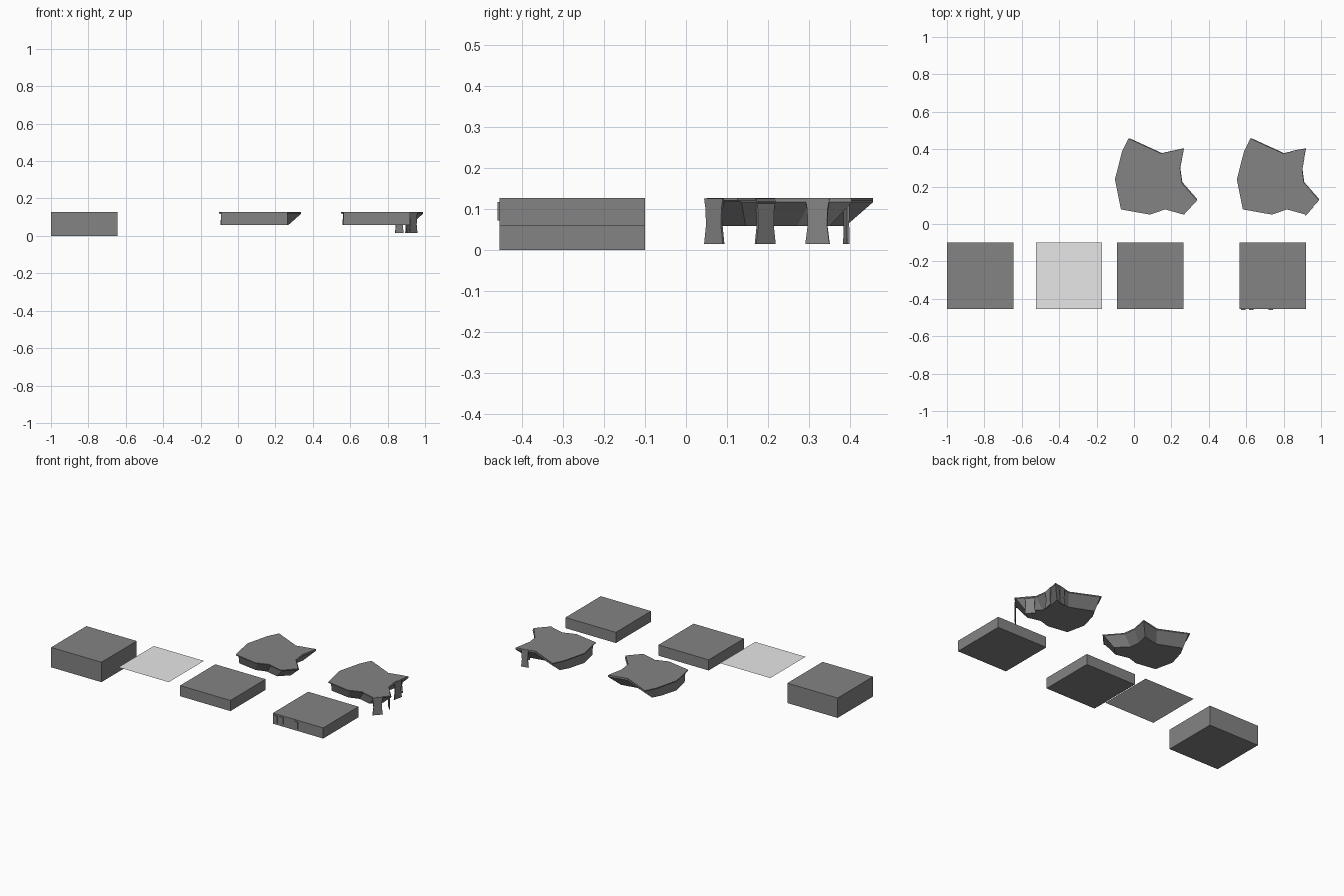
import bpy
import bmesh
from mathutils import Vector

if "Cube" in bpy.data.objects:
    bpy.data.objects.remove(bpy.data.objects["Cube"], do_unlink=True)


def material(name, value):
    mat = bpy.data.materials.new(name)
    mat.use_nodes = True
    colour = (value, value, value, 1)
    mat.diffuse_color = colour
    mat.node_tree.nodes["Principled BSDF"].inputs["Base Color"].default_value = colour
    return mat


DARK = material("dark grey", 0.23)
LIGHT = material("light grey", 0.8)
TOP, BASE = 0.127, 0.059
SIDE, MARK = 0.355, 0.19
ROW_Y, ISLAND_Y = -0.2775, 0.25


def finish(bm, name, mat):
    bmesh.ops.recalc_face_normals(bm, faces=bm.faces)
    mesh = bpy.data.meshes.new(name)
    bm.to_mesh(mesh)
    bm.free()
    mesh.materials.append(mat)
    obj = bpy.data.objects.new(name, mesh)
    bpy.context.collection.objects.link(obj)
    return obj


def box(name, centre, size, mat=DARK):
    bm = bmesh.new()
    bmesh.ops.create_cube(bm, size=1)
    bmesh.ops.scale(bm, vec=size, verts=bm.verts)
    bmesh.ops.translate(bm, vec=centre, verts=bm.verts)
    return finish(bm, name, mat)


def square(name, x, y, z, size, mat):
    bm = bmesh.new()
    bmesh.ops.create_grid(bm, x_segments=1, y_segments=1, size=size / 2)
    bmesh.ops.translate(bm, vec=(x, y, z), verts=bm.verts)
    return finish(bm, name, mat)


def slab(name, x, bottom):
    box(name, (x, ROW_Y, (TOP + bottom) / 2), (SIDE, SIDE, TOP - bottom))
    square(name + "_marker", x, ROW_Y, TOP + 0.0006, MARK, DARK)


# Row of square tiles
slab("tall_block", -0.8225, 0)
slab("plain_slab", 0.0875, BASE)
slab("strip_slab", 0.7425, BASE)
square("thin_tile", -0.3475, ROW_Y, TOP, SIDE, LIGHT)
square("thin_tile_marker", -0.3475, ROW_Y, TOP + 0.0006, MARK, LIGHT)

# Small strips on the front of the second slab
for i, x in enumerate((0.585, 0.627, 0.73)):
    box(f"slab_strip_{i + 1}", (x, -0.457, 0.095), (0.024, 0.006, 0.045))

# Ragged outline shared by both islands
OUTLINE = [(-0.03, 0.457), (0.145, 0.377), (0.267, 0.404), (0.246, 0.297),
           (0.257, 0.217), (0.337, 0.126), (0.267, 0.05), (0.166, 0.078),
           (0.086, 0.05), (-0.07, 0.078), (-0.102, 0.238), (-0.064, 0.388)]


def scaled(cx, cy, sx, sy):
    return [(cx + (x - cx) * sx, cy + (y - cy) * sy) for x, y in OUTLINE]


def island(name, shift):
    levels = [(TOP, OUTLINE), (0.121, OUTLINE),
              (0.117, scaled(0.3, 0.45, 0.97, 0.97)),
              (BASE, scaled(-0.055, 0.2, 0.83, 0.74))]
    bm = bmesh.new()
    rings = [[bm.verts.new((x + shift, y, z)) for x, y in pts] for z, pts in levels]
    for upper, lower in zip(rings, rings[1:]):
        for i in range(len(upper)):
            j = (i + 1) % len(upper)
            bm.faces.new((upper[i], upper[j], lower[j], lower[i]))
    bm.faces.new(rings[0])
    bm.faces.new(rings[-1])
    finish(bm, name, DARK)
    square(name + "_marker", 0.0875 + shift, ISLAND_Y, TOP + 0.0006, MARK, DARK)


SHIFT = 0.652
island("plain_island", 0)
island("strip_island", SHIFT)


# Flared strips hanging from the right-hand edges of the second island
def hanging_strip(name, edge, start, end):
    a, b = (Vector((*OUTLINE[k], 0)) + Vector((SHIFT, 0, 0)) for k in (edge, edge + 1))
    along = (b - a).normalized()
    outward = Vector((-along.y, along.x, 0)) * 0.003
    mid, half = a.lerp(b, (start + end) / 2), (b - a).length * (end - start) / 2
    profile = [(TOP - 0.001, 1), (0.1, 0.85), (0.06, 0.8), (0.015, 1)]
    bm = bmesh.new()
    loops = []
    for z, width in profile:
        up = Vector((0, 0, z))
        loops.append([bm.verts.new(mid + along * half * width * s + outward * o + up)
                      for s, o in ((-1, -1), (1, -1), (1, 1), (-1, 1))])
    for top, low in zip(loops, loops[1:]):
        for i in range(4):
            j = (i + 1) % 4
            bm.faces.new((top[i], top[j], low[j], low[i]))
    bm.faces.new(loops[0])
    bm.faces.new(loops[-1])
    finish(bm, name, DARK)


for n, (edge, start, end) in enumerate([(1, 0.35, 0.72), (2, 0.5, 1.05),
                                        (4, 0.0, 0.52), (5, 0.45, 1.05)]):
    hanging_strip(f"hanging_strip_{n + 1}", edge, start, end)
